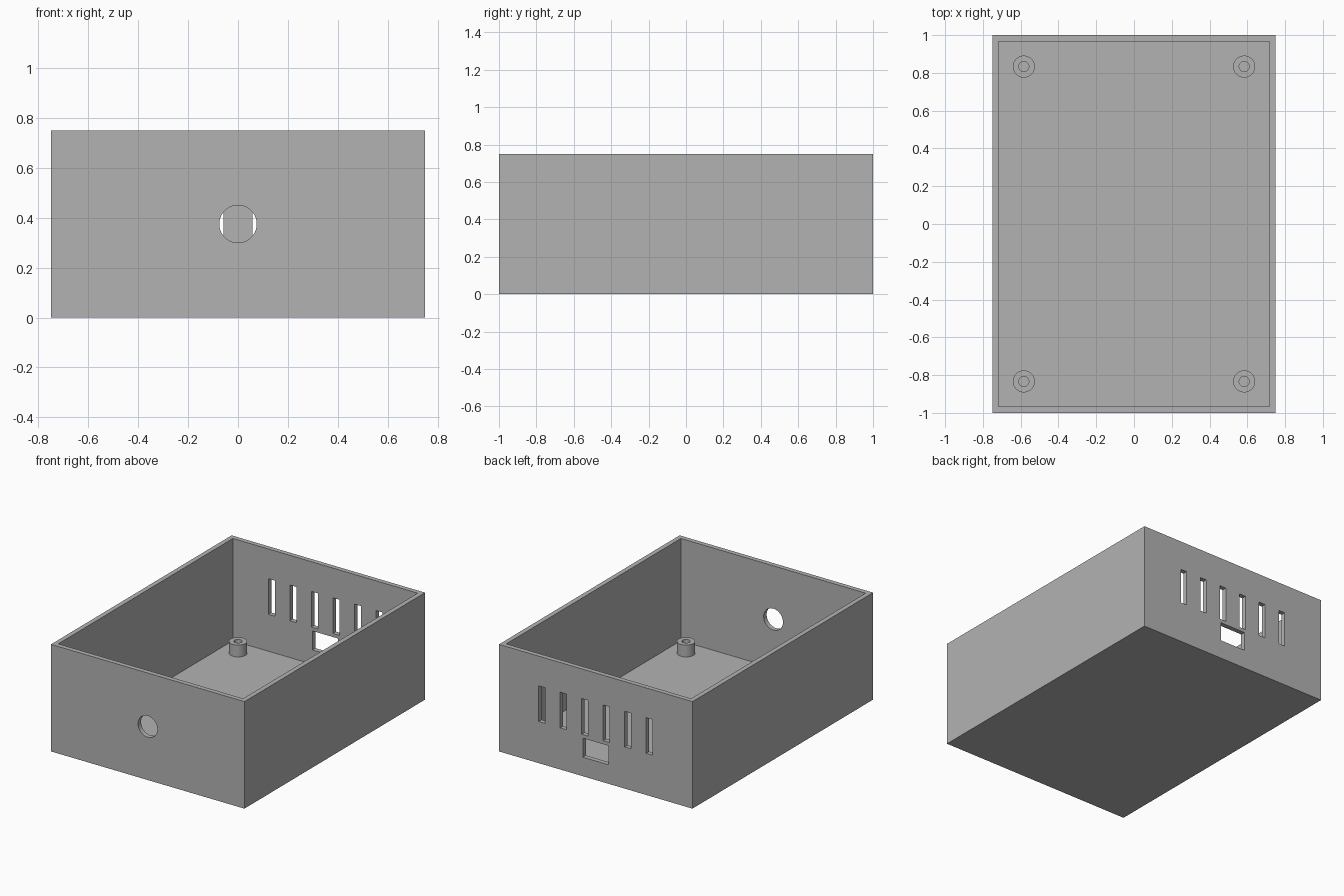
import bpy
import bmesh
import math
from mathutils import Matrix, Vector

if "Cube" in bpy.data.objects:
    bpy.data.objects.remove(bpy.data.objects["Cube"], do_unlink=True)

U = 1 / 60                      # one design unit
WIDTH, DEPTH, HEIGHT, WALL = 90 * U, 120 * U, 45 * U, 2 * U

grey = bpy.data.materials.new("plain grey")
grey.use_nodes = True
grey.diffuse_color = (0.45, 0.45, 0.45, 1)
grey.node_tree.nodes["Principled BSDF"].inputs["Base Color"].default_value = grey.diffuse_color


def finish(name, bm):
    """Turn a bmesh into a named grey object."""
    bmesh.ops.recalc_face_normals(bm, faces=bm.faces)
    mesh = bpy.data.meshes.new(name)
    bm.to_mesh(mesh)
    bm.free()
    mesh.materials.append(grey)
    obj = bpy.data.objects.new(name, mesh)
    bpy.context.collection.objects.link(obj)
    return obj


def box(name, size, centre):
    bm = bmesh.new()
    bmesh.ops.create_cube(bm, size=1, matrix=Matrix.Translation(centre) @ Matrix.Diagonal((*size, 1)))
    return finish(name, bm)


def cut(target, cutter):
    """Subtract the cutter, bake the result and discard the cutter."""
    cutter.hide_render = True
    mod = target.modifiers.new("cut", "BOOLEAN")
    mod.operation, mod.solver, mod.object = "DIFFERENCE", "EXACT", cutter
    bpy.context.view_layer.objects.active = target
    bpy.ops.object.modifier_apply(modifier=mod.name)
    bpy.data.objects.remove(cutter, do_unlink=True)


def smooth(obj):
    bpy.ops.object.select_all(action="DESELECT")
    obj.select_set(True)
    bpy.context.view_layer.objects.active = obj
    bpy.ops.object.shade_smooth_by_angle(angle=math.radians(30))


# Open-topped tray
case = box("case", (WIDTH, DEPTH, HEIGHT), (0, 0, HEIGHT / 2))
cut(case, box("cavity_cutter", (WIDTH - 2 * WALL, DEPTH - 2 * WALL, HEIGHT), (0, 0, HEIGHT / 2 + WALL)))

# Vent slots and connector opening in the back wall
back = DEPTH / 2 - WALL / 2
for i in range(6):
    cut(case, box("slot_cutter", (3 * U, 3 * WALL, 15 * U), ((i - 2.5) * 10 * U, back, 25 * U)))
cut(case, box("port_cutter", (12 * U, 3 * WALL, 8 * U), (0, back, 12 * U)))

# Round hole in the front wall
bm = bmesh.new()
bmesh.ops.create_cone(bm, cap_ends=True, segments=64, radius1=4.5 * U, radius2=4.5 * U, depth=3 * WALL,
                      matrix=Matrix.Translation((0, -back, HEIGHT / 2)) @ Matrix.Rotation(math.pi / 2, 4, "X"))
cut(case, finish("hole_cutter", bm))
smooth(case)

# Hollow screw posts on the floor near each corner
for side, sx in (("left", 1), ("right", -1)):
    for end, sy in (("front", -1), ("back", 1)):
        bm = bmesh.new()
        profile = [(1.6, 2), (1.6, 7), (3.5, 7), (3.5, 2)]
        verts = [bm.verts.new((r * U, 0, z * U)) for r, z in profile]
        edges = [bm.edges.new(pair) for pair in zip(verts, verts[1:])]
        bmesh.ops.spin(bm, geom=verts + edges, axis=(0, 0, 1), cent=(0, 0, 0),
                       angle=math.tau, steps=48, use_merge=True)
        bmesh.ops.remove_doubles(bm, verts=bm.verts, dist=1e-5)
        post = finish(f"screw_post_{end}_{side}", bm)
        # Open shells can be oriented inwards: the top ring must face up
        if any(p.normal.z < -0.5 for p in post.data.polygons):
            post.data.flip_normals()
        post.location = Vector((sx * 35 * U, sy * 50 * U, 0))
        smooth(post)
